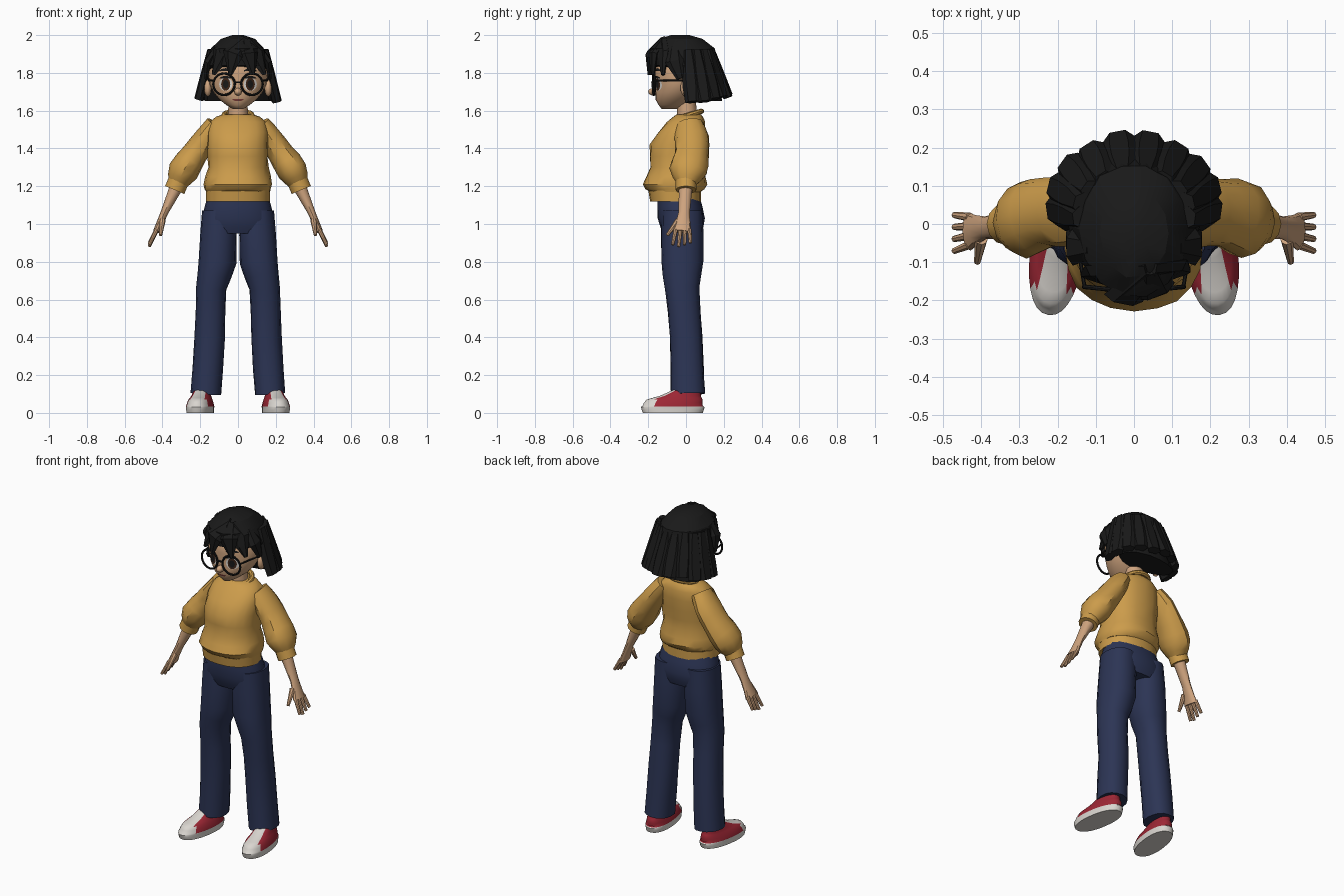
import bpy, bmesh, random
from math import sin, cos, pi, radians
from mathutils import Vector, Matrix
from mathutils.bvhtree import BVHTree

random.seed(4)
default = bpy.data.objects.get("Cube")
if default:
    bpy.data.objects.remove(default, do_unlink=True)

SIDES = (("left", 1), ("right", -1))
BACKWARD = Vector((0, 1, 0))
UPWARD = Vector((0, 0, 1))


def material(name, *rgb):
    result = bpy.data.materials.new(name)
    result.use_nodes = True
    result.diffuse_color = (*rgb, 1)
    shader = result.node_tree.nodes["Principled BSDF"]
    shader.inputs["Base Color"].default_value = (*rgb, 1)
    return result


SKIN = material("skin", .62, .37, .21)
WOOL = material("mustard wool", .6, .33, .07)
DENIM = material("navy denim", .025, .035, .09)
BLACK = material("soft black", .01, .01, .01)
RED = material("canvas red", .34, .02, .035)
WHITE = material("off white", .7, .67, .63)
BROWN = material("eye brown", .05, .02, .01)
LIP = material("lip red", .25, .06, .05)


def finish(name, bm, materials, angle=35, rule=None, matrix=None):
    """Turn a bmesh into a shaded object; the rule picks each face's material."""
    bmesh.ops.recalc_face_normals(bm, faces=bm.faces[:])
    if rule:
        for face in bm.faces:
            face.material_index = rule(face.calc_center_median())
    if matrix:
        bm.transform(matrix)
    mesh = bpy.data.meshes.new(name)
    bm.to_mesh(mesh)
    bm.free()
    for entry in materials:
        mesh.materials.append(entry)
    obj = bpy.data.objects.new(name, mesh)
    bpy.context.collection.objects.link(obj)
    bpy.ops.object.select_all(action='DESELECT')
    obj.select_set(True)
    bpy.context.view_layer.objects.active = obj
    bpy.ops.object.shade_smooth_by_angle(angle=radians(angle))
    return obj


def refine(rows):
    """Add a smoothly curved row halfway between each pair of rows."""
    rows = [Vector(row) for row in rows]
    padded = [rows[0], *rows, rows[-1]]
    result = [rows[0]]
    for before, start, end, after in zip(padded, padded[1:], padded[2:], padded[3:]):
        result += [((start + end) * 9 - before - after) / 16, end]
    return result


def skin_loops(name, frames, materials, sides, jitter, boxy, **options):
    """Join rings given as centre, half-width vector and half-depth vector."""
    bm = bmesh.new()
    loops = []
    for centre, wide, deep in frames:
        loop = []
        for k in range(sides):
            c, s = cos(2 * pi * k / sides), sin(2 * pi * k / sides)
            offset = wide * c * abs(c) ** (boxy - 1) + deep * s * abs(s + 1e-9) ** (boxy - 1)
            loop.append(bm.verts.new(centre + offset * (1 + random.uniform(-jitter, jitter))))
        loops.append(loop)
    for low, high in zip(loops, loops[1:]):
        for k in range(sides):
            bm.faces.new((low[k - 1], low[k], high[k], high[k - 1]))
    bm.faces.new(loops[0])
    bm.faces.new(loops[-1])
    return finish(name, bm, materials, **options)


def column(name, rows, *materials, sides=20, jitter=0, boxy=1, curved=True, **options):
    """Upright form from rows of height, half width, front and back."""
    frames = []
    for z, width, front, back in refine(rows) if curved else rows:
        frames.append((Vector((0, (front + back) / 2, z)), Vector((width, 0, 0)),
                       BACKWARD * (back - front) / 2))
    return skin_loops(name, frames, materials, sides, jitter, boxy, **options)


def limb(name, rows, paint, side=1, depth_axis=BACKWARD, sides=12, jitter=0, boxy=1,
         curved=True, **options):
    """Form along a path from rows of x, y, z, half width and half depth."""
    rows = refine(rows) if curved else [Vector(row) for row in rows]
    centres = [Vector((row[0] * side, row[1], row[2])) for row in rows]
    frames = []
    for i, (centre, row) in enumerate(zip(centres, rows)):
        along = (centres[min(i + 1, len(rows) - 1)] - centres[max(i - 1, 0)]).normalized()
        deep = (depth_axis - along * along.dot(depth_axis)).normalized()
        frames.append((centre, deep.cross(along) * row[3], deep * row[4]))
    return skin_loops(name, frames, [paint], sides, jitter, boxy, **options)


def rod(name, start, end, radius, paint, taper=1, **options):
    tip = radius * taper
    return limb(name, [(*start, radius, radius), (*end, tip, tip)], paint, curved=False, **options)


def blob(name, centre, size, paint):
    bm = bmesh.new()
    bmesh.ops.create_uvsphere(bm, u_segments=12, v_segments=8, radius=1)
    return finish(name, bm, [paint], angle=60,
                  matrix=Matrix.Translation(centre) @ Matrix.Diagonal((*size, 1)))


def ring(name, centre, radius, thickness, rotation, paint):
    bpy.ops.mesh.primitive_torus_add(major_radius=radius, minor_radius=thickness, major_segments=28,
                                     minor_segments=8, location=centre, rotation=rotation)
    bpy.context.object.name = name
    bpy.context.object.data.materials.append(paint)
    bpy.ops.object.shade_smooth_by_angle()


# Head, neck and nose
head = column("head", [(1.61, .03, -.13, -.04), (1.66, .1, -.16, .04), (1.74, .15, -.16, .1),
                       (1.85, .15, -.16, .14), (1.94, .07, -.08, .08)], SKIN, sides=28, angle=60)
rod("neck", (0, .01, 1.52), (0, 0, 1.67), .055, SKIN, taper=.9)
blob("nose", (0, -.17, 1.7), (.02, .03, .02), SKIN)

# Painted face details pressed onto the head
surface = BVHTree.FromPolygons([v.co for v in head.data.vertices],
                               [p.vertices for p in head.data.polygons])


def face_plate(name, x, z, width, height, paint, layer=1, arch=0, sides=20):
    bm = bmesh.new()

    def point(across, up):
        spot = Vector((x + across * width, -1, z + up * height + arch * (1 - across ** 2)))
        spot.y = surface.ray_cast(spot, BACKWARD)[0].y - layer * .002
        return bm.verts.new(spot)

    centre, inner = point(0, 0), None
    for step in (.3, .6, 1):
        outer = [point(step * cos(2 * pi * k / sides), step * sin(2 * pi * k / sides))
                 for k in range(sides)]
        for k in range(sides):
            bm.faces.new((outer[k - 1], outer[k], *((inner[k], inner[k - 1]) if inner else (centre,))))
        inner = outer
    plate = finish(name, bm, [paint], angle=60)
    if plate.data.polygons[0].normal.y > 0:
        plate.data.flip_normals()


face_plate("mouth", 0, 1.66, .03, .006, LIP, arch=-.004)
for label, s in SIDES:
    eye = s * .065
    face_plate(label + "_eye_white", eye, 1.74, .035, .035, WHITE)
    face_plate(label + "_iris", eye, 1.74, .024, .034, BROWN, layer=2)
    face_plate(label + "_pupil", eye, 1.74, .015, .022, BLACK, layer=3)
    face_plate(label + "_lash", eye, 1.77, .035, .006, BLACK, layer=3, arch=.008)
    face_plate(label + "_brow", eye, 1.81, .035, .007, BLACK, layer=2, arch=.008)
    blob(label + "_ear", (s * .16, 0, 1.72), (.02, .03, .045), SKIN)
    # Glasses
    ring(label + "_glasses_rim", (s * .074, -.17, 1.74), .057, .006, (pi / 2, 0, s * .1), BLACK)
    rod(label + "_glasses_temple", (.13, -.16, 1.76), (.16, .02, 1.76), .005, BLACK,
        side=s, depth_axis=UPWARD, sides=6)
rod("glasses_bridge", (-.02, -.18, 1.75), (.02, -.18, 1.75), .005, BLACK, depth_axis=UPWARD, sides=6)

# Hair cap
column("hair_cap", [(1.65, .18, .02, .19), (1.79, .17, -.08, .19), (1.84, .17, -.18, .18),
                    (1.93, .14, -.19, .16), (1.98, .09, -.14, .09), (2, .03, -.08, .02)],
       BLACK, sides=14, jitter=.03, curved=False, angle=25)


def hair_lock(name, rows, outward, side=1):
    limb(name, rows, BLACK, side=side, depth_axis=Vector(outward), sides=6, curved=False, angle=25)


# Cut locks fanned round the sides and back
for i in range(10):
    turn = radians(-8 + 196 * i / 9)
    c, s = cos(turn), sin(turn)
    length = .28 - .03 * max(s, 0) + random.uniform(-.02, .01)
    flare = random.uniform(.9, 1.1)
    rows = []
    for t in (0, .4, .7, 1):
        rows.append((c * (.14 + .07 * t), .03 + .03 * t + s * (.1 + .06 * t * flare),
                     1.92 - length * t, .03 + .02 * sin(pi * t * .8), .025))
    hair_lock("back_lock", rows, (c, s, 0))

# Fringe swept from the parting, and a lock at each temple
for x in (-.13, -.04, .08, .14):
    fall = 4 * x * x - .2
    hair_lock("fringe_lock", [(.04, -.12, 1.97, .03, .02), (x * .7, fall, 1.9, .055, .02),
                              (x, fall, 1.79, .01, .01)], (x, -.2, 0))
for label, s in SIDES:
    hair_lock(label + "_temple_lock", [(.11, -.06, 1.93, .03, .02), (.16, -.06, 1.86, .05, .02),
                                       (.17, -.03, 1.77, .02, .01)], (s, 0, 0), side=s)

# Sweater body, hem and collar
column("sweater_body", [(1.17, .17, -.19, .08), (1.21, .18, -.23, .11), (1.3, .16, -.19, .09),
                        (1.42, .16, -.19, .1), (1.54, .15, -.1, .1), (1.58, .08, -.05, .08)],
       WOOL, jitter=.025, boxy=.9)
column("sweater_hem", [(1.12, .17, -.19, .08), (1.18, .17, -.2, .08)], WOOL, boxy=.9)
ring("sweater_collar", (0, .01, 1.575), .075, .014, (.3, 0, 0), WOOL)

# Trouser seat
column("trouser_seat", [(1.15, .16, -.15, .07), (1.03, .19, -.15, .1), (.95, .18, -.12, .08)],
       DENIM, boxy=.9)


def shoe_colour(centre):
    toe_cap = centre.y < -.1
    tongue = abs(centre.x) < .03 and centre.y < .03
    return int(centre.z < .035 or toe_cap or tongue)


for label, s in SIDES:
    # Sleeve and cuff
    limb(label + "_sleeve", [(.12, .02, 1.53, .05, .07), (.17, .03, 1.46, .06, .09),
                             (.23, .03, 1.37, .07, .09), (.29, .01, 1.28, .08, .1),
                             (.32, 0, 1.21, .05, .05)], WOOL, side=s, jitter=.03)
    rod(label + "_cuff", (.31, 0, 1.24), (.335, 0, 1.18), .055, WOOL, side=s)
    # Forearm and palm, then fingers and thumb
    limb(label + "_forearm", [(.31, 0, 1.23, .04, .04), (.39, -.01, 1.06, .02, .03),
                              (.43, -.02, .96, .02, .05)], SKIN, side=s)
    for k in range(4):
        y = .024 * k - .054
        rod(label + "_finger", (.43, y, .97), (.47, y * 1.3, .88 + .01 * abs(k - 1)), .012, SKIN,
            taper=.7, side=s, sides=8)
    rod(label + "_thumb", (.4, -.04, 1.02), (.41, -.1, .94), .017, SKIN, taper=.5, side=s, sides=8)
    # Trouser leg
    limb(label + "_trouser_leg", [(.1, -.02, 1.07, .09, .11), (.11, -.02, .8, .1, .11),
                                  (.14, -.02, .66, .08, .09), (.15, 0, .4, .08, .085),
                                  (.17, .01, .1, .08, .09)], DENIM, side=s, sides=16,
         jitter=.025, boxy=.9)
    # Shoe with white sole, toe cap and tongue
    column(label + "_shoe", [(0, .07, -.16, .16), (.03, .07, -.17, .17), (.04, .07, -.16, .16),
                             (.07, .06, -.14, .16), (.09, .05, -.07, .15), (.13, .04, .02, .15)],
           RED, WHITE, sides=28, boxy=.9, rule=shoe_colour,
           matrix=Matrix.Translation((s * .2, -.07, 0)) @ Matrix.Rotation(s * .14, 4, 'Z'))
